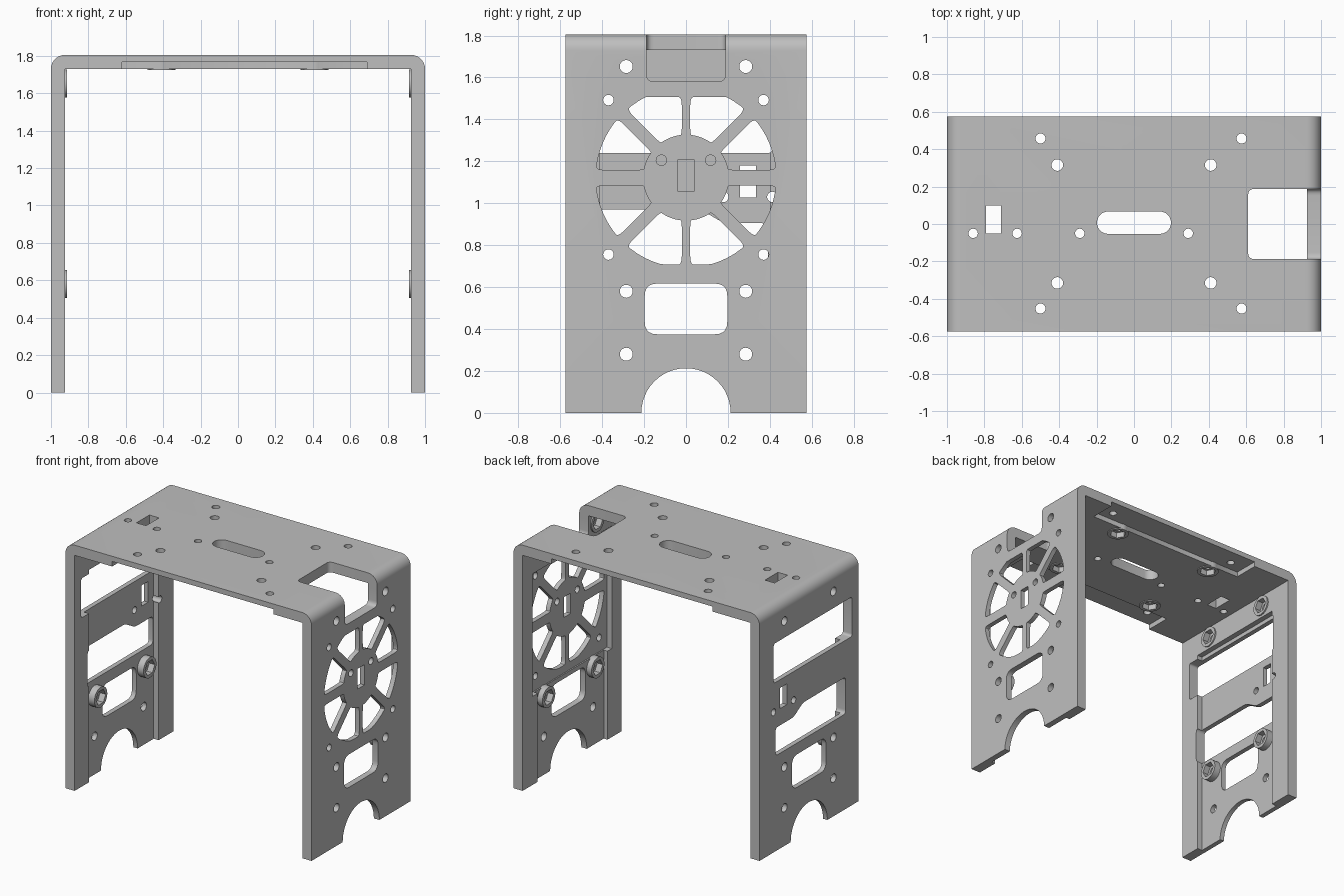
import bpy, bmesh
from math import sin, cos, pi, asin, radians
from mathutils import Vector

old = bpy.data.objects.get("Cube")
if old:
    bpy.data.objects.remove(old, do_unlink=True)

grey = bpy.data.materials.new("plain grey")
grey.use_nodes = True
grey.diffuse_color = (0.52, 0.52, 0.52, 1)
grey.node_tree.nodes["Principled BSDF"].inputs["Base Color"].default_value = grey.diffuse_color

PLACE = {"x": lambda u, v, h: (h, u, v),
         "y": lambda u, v, h: (u, h, v),
         "z": lambda u, v, h: (u, v, h)}


# --- outline helpers (2D points) ---
def circle(u, v, r, n=24):
    return [(u + r * cos(2 * pi * i / n), v + r * sin(2 * pi * i / n)) for i in range(n)]


def rounded(pts, r, steps=5):
    """Fillet every sharp corner of an outline."""
    out = []
    for i, p in enumerate(pts):
        p, a, b = Vector(p), Vector(pts[i - 1]), Vector(pts[(i + 1) % len(pts)])
        da, db = a - p, b - p
        if r == 0 or da.angle(db) > radians(150):
            out.append(tuple(p))
            continue
        s = p + da.normalized() * min(r, da.length * 0.48)
        e = p + db.normalized() * min(r, db.length * 0.48)
        for k in range(steps + 1):
            t = k / steps
            out.append(tuple(s * (1 - t) ** 2 + p * 2 * t * (1 - t) + e * t * t))
    return out


def rect(u0, u1, v0, v1, r=0.0):
    return rounded([(u0, v0), (u1, v0), (u1, v1), (u0, v1)], r)


# --- solid helpers ---
def solid(name, axis, parts):
    """One mesh of outward-facing prisms; each part is (outline, low, high)."""
    bm = bmesh.new()
    for pts, lo, hi in parts:
        lo, hi = sorted((lo, hi))
        area = sum(p[0] * q[1] - q[0] * p[1] for p, q in zip(pts, pts[1:] + pts[:1]))
        if (area < 0) != (axis == "y"):
            pts = pts[::-1]
        low = [bm.verts.new(PLACE[axis](u, v, lo)) for u, v in pts]
        top = [bm.verts.new(PLACE[axis](u, v, hi)) for u, v in pts]
        bm.faces.new(low[::-1])
        bm.faces.new(top)
        for i in range(len(pts)):
            bm.faces.new((low[i - 1], low[i], top[i], top[i - 1]))
    bm.normal_update()
    mesh = bpy.data.meshes.new(name)
    bm.to_mesh(mesh)
    bm.free()
    mesh.materials.append(grey)
    obj = bpy.data.objects.new(name, mesh)
    bpy.context.collection.objects.link(obj)
    return obj


def combine(axis, parts, op="DIFFERENCE"):
    """Boolean a group of prisms into the bracket."""
    tool = solid("cutter", axis, parts)
    tool.hide_render = True
    mod = bracket.modifiers.new("shape", "BOOLEAN")
    mod.operation, mod.solver, mod.object = op, "EXACT", tool
    bpy.context.view_layer.objects.active = bracket
    bpy.ops.object.modifier_apply(modifier=mod.name)
    bpy.data.objects.remove(tool, do_unlink=True)


# --- bent U-shaped plate ---
W, H, D, T, BEND = 1.0, 1.805, 0.575, 0.075, 0.075
arc = [(W - BEND + BEND * cos(a * pi / 16), H - BEND + BEND * sin(a * pi / 16)) for a in range(9)]
half = [(W - T, H - T), (W - T, 0), (W, 0)] + arc
outline = half + [(-x, z) for x, z in reversed(half)]
bracket = solid("u_bracket", "y", [(outline, -D, D)])
bpy.context.view_layer.objects.active = bracket
bracket.select_set(True)

# --- inner pockets of the walls and edge reliefs under the top ---
combine("x", [(rect(-0.41, 0.40, -0.1, 1.56), -0.85, -0.965)])
combine("x", [(rect(-0.41, 0.40, -0.1, 0.66), 0.85, 0.955)])
combine("x", [(rect(-0.46, 0.46, 0.65, 1.55), 0.85, 0.965)])
combine("z", [(rect(-0.62, 0.69, s * 0.385, s * 0.7), 1.6, 1.767) for s in (-1, 1)])

# --- round nut seats, with hexagonal recesses ---
wall_seats = [(y, z) for y in (-0.285, 0.285) for z in (0.58, 1.652)]
top_seats = [(x, y) for x in (-0.41, 0.41) for y in (-0.315, 0.315)]
for s in (-1, 1):
    combine("x", [(circle(y, z, 0.075), s * 0.915, s * 0.975) for y, z in wall_seats], "UNION")
combine("z", [(circle(x, y, 0.075), 1.724, 1.785) for x, y in top_seats], "UNION")
for s in (-1, 1):
    combine("x", [(circle(y, z, 0.056, 6), s * 0.9, s * 0.96) for y, z in wall_seats])
combine("z", [(circle(x, y, 0.056, 6), 1.7, 1.765) for x, y in top_seats])


# --- openings shared by both walls ---
def wall_openings():
    holes = [circle(y, z, 0.031) for y in (-0.285, 0.285) for z in (0.28, 0.58, 1.652)]
    return holes + [rect(-0.197, 0.197, 0.375, 0.617, 0.06), circle(0, 0, 0.213, 48)]


# --- fan grille: eight sectors between spokes ---
def grille(cz=1.122, outer=0.43, inner=0.205):
    gaps = [0.037, 0.03, 0.02, 0.03]
    sectors = []
    for i in range(8):
        w0, w1 = gaps[i % 4], gaps[(i + 1) % 4]
        pts = []
        for rad, order in ((outer, range(9)), (inner, range(8, -1, -1))):
            a0 = i * pi / 4 + asin(w0 / rad)
            a1 = (i + 1) * pi / 4 - asin(w1 / rad)
            for k in order:
                a = a0 + (a1 - a0) * k / 8
                z = max(-0.415, min(0.385, rad * sin(a)))
                pts.append((rad * cos(a), cz + z))
        sectors.append(rounded(pts, 0.045))
    return sectors


fan = wall_openings() + grille()
fan += [circle(y, z, 0.025) for y in (-0.37, 0.37) for z in (0.755, 1.492)]
fan += [circle(y, 1.205, 0.025) for y in (-0.117, 0.117)]
fan += [rect(-0.04, 0.04, 1.058, 1.207)]
combine("x", [(p, 0.8, 1.1) for p in fan])

# --- opposite wall: two long windows, slot and screw holes ---
step_window = [(-0.425, 0.70), (0.39, 0.70), (0.39, 0.905), (0.18, 0.905), (0.07, 0.97), (-0.425, 0.97)]
side = wall_openings()
side += [rect(-0.5, 0.41, 1.24, 1.53, 0.02), rounded(step_window, 0.03)]
side += [rect(0.257, 0.335, 1.028, 1.18)]
side += [circle(y, 1.03, 0.025) for y in (0.178, 0.412)]
combine("x", [(p, -1.1, -0.8) for p in side])

# --- top plate holes ---
top = [circle(x, y, 0.027) for x in (-0.5, 0.575) for y in (-0.452, 0.457)]
top += [circle(x, y, 0.031) for x, y in top_seats]
top += [circle(x, -0.05, 0.025) for x in (-0.86, -0.625, -0.29, 0.29)]
top += [rect(-0.79, -0.712, -0.05, 0.1)]
slot = [(s * (0.138 + 0.06 * sin(a * pi / 12)), 0.007 + s * 0.06 * cos(a * pi / 12))
        for s in (1, -1) for a in range(13)]
top += [slot]
combine("z", [(p, 1.6, 2.0) for p in top])

# --- corner cutout across the bend above the grille ---
combine("z", [(rect(0.61, 1.2, -0.188, 0.188, 0.035), 1.7, 2.0)])
combine("x", [(rect(-0.188, 0.188, 1.58, 1.95, 0.035), 0.9, 1.2)])

# --- shading ---
bpy.context.view_layer.objects.active = bracket
bracket.select_set(True)
bpy.ops.object.shade_smooth_by_angle(angle=radians(30))
